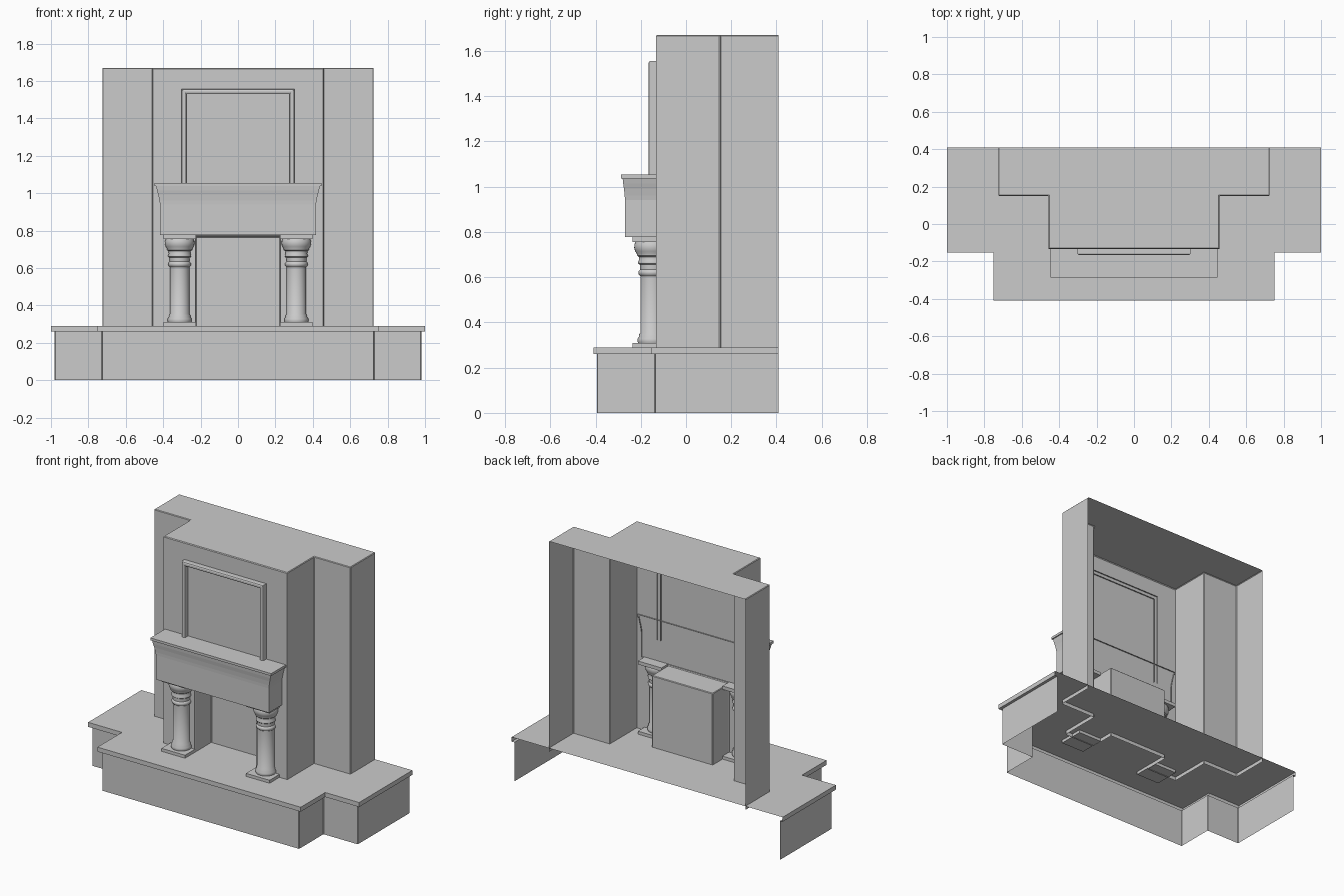
import bpy, bmesh, math

if "Cube" in bpy.data.objects:
    bpy.data.objects.remove(bpy.data.objects["Cube"])


def loft(bm, loops, closed=False, cap_first=False, cap_last=False):
    """Skin a series of equal-length point loops with quads."""
    rows = [[bm.verts.new(p) for p in loop] for loop in loops]
    n = len(rows[0])
    for a, b in zip(rows, rows[1:]):
        for i in range(n if closed else n - 1):
            j = (i + 1) % n
            bm.faces.new((a[i], a[j], b[j], b[i]))
    if cap_first:
        bm.faces.new(rows[0][::-1])
    if cap_last:
        bm.faces.new(rows[-1])


def finish(name, bm, bevel=0, smooth=False):
    bmesh.ops.remove_doubles(bm, verts=bm.verts, dist=0.0005)
    bmesh.ops.recalc_face_normals(bm, faces=bm.faces)
    me = bpy.data.meshes.new(name)
    bm.to_mesh(me)
    bm.free()
    ob = bpy.data.objects.new(name, me)
    bpy.context.collection.objects.link(ob)
    if bevel:
        m = ob.modifiers.new("edge_bevel", "BEVEL")
        m.width = bevel
        m.segments = 1
        m.limit_method = "ANGLE"
    if smooth:
        bpy.ops.object.select_all(action="DESELECT")
        ob.select_set(True)
        bpy.context.view_layer.objects.active = ob
        bpy.ops.object.shade_smooth_by_angle(angle=math.radians(40))
    return ob


def stepped(wide, narrow, y_step, y_front, z, y_back=0.41):
    """Open plan path: back left corner, round the front, to back right."""
    left = [(-wide, y_back), (-wide, y_step), (-narrow, y_step), (-narrow, y_front)]
    right = [(-x, y) for x, y in reversed(left)]
    return [(x, y, z) for x, y in left + right]


def arch(x, z_top, z_bottom, y):
    """Inverted U path in an upright plane."""
    return [(-x, y, z_bottom), (-x, y, z_top), (x, y, z_top), (x, y, z_bottom)]


# Hearth base walls, open at the back and below
BASE = (0.98, 0.727, -0.137, -0.394)
bm = bmesh.new()
loft(bm, [stepped(*BASE, z) for z in (0, 0.26)])
finish("hearth_base", bm, 0.003)

# Overhanging hearth slab
SLAB = (1.0, 0.75, -0.152, -0.41)
bm = bmesh.new()
loft(bm, [stepped(*BASE, 0.26), stepped(*SLAB, 0.26), stepped(*SLAB, 0.29)], cap_last=True)
finish("hearth_slab", bm)

# Chimney breast: side walls and top, then the front wall with the firebox recess
Z0, Z1, YF = 0.265, 1.67, -0.133
bm = bmesh.new()
low, high = (stepped(0.725, 0.457, 0.15, YF, z) for z in (Z0, Z1))
loft(bm, [low[:4], high[:4]])
loft(bm, [low[4:], high[4:]])
bm.faces.new([bm.verts.new(p) for p in high])
loft(bm, [arch(0.457, Z1, Z0, YF), arch(0.225, 0.767, Z0, YF),
          arch(0.225, 0.767, Z0, 0.04)], cap_last=True)
finish("chimney_breast", bm, 0.004)

# Mantel: (half width, front y, z) swept round three sides
YB = -0.125
mantel = [(0.417, -0.27, 0.777), (0.417, -0.27, 0.94), (0.42, -0.271, 0.96),
          (0.426, -0.274, 0.99), (0.433, -0.278, 1.015), (0.438, -0.28, 1.037),
          (0.446, -0.287, 1.037), (0.446, -0.287, 1.053)]
bm = bmesh.new()
loft(bm, [[(-w, YB, z), (-w, y, z), (w, y, z), (w, YB, z)] for w, y, z in mantel],
     cap_first=True, cap_last=True)
finish("mantel", bm)

# Picture frame moulding: (inset, y) section swept round an inverted U
section = [(0, YB), (0, -0.157), (0.003, -0.163), (0.009, -0.166),
           (0.019, -0.166), (0.025, -0.163), (0.027, -0.157), (0.027, YB)]
bm = bmesh.new()
loft(bm, [arch(0.302 - d, 1.556 - d, 0.92, y) for d, y in section])
finish("overmantel_frame", bm)

# Turned columns with square plinth and abacus
turned = [(0.06, 0.305), (0.064, 0.315), (0.064, 0.328), (0.058, 0.338), (0.058, 0.346),
          (0.052, 0.354), (0.052, 0.605), (0.059, 0.612), (0.061, 0.62), (0.059, 0.628),
          (0.053, 0.634), (0.054, 0.655), (0.061, 0.66), (0.062, 0.668), (0.058, 0.675),
          (0.059, 0.69), (0.067, 0.696), (0.068, 0.704), (0.075, 0.715),
          (0.079, 0.73), (0.078, 0.745), (0.072, 0.758)]
CX, CY, N, H = 0.312, -0.15, 32, 0.087
for side, s in (("left", -1), ("right", 1)):
    bm = bmesh.new()
    ring = [(math.cos(2 * math.pi * i / N), math.sin(2 * math.pi * i / N)) for i in range(N)]
    loft(bm, [[(s * CX + r * c, CY + r * q, z) for c, q in ring] for r, z in turned], closed=True)
    finish(side + "_column", bm, smooth=True)
    for part, za, zb in (("plinth", 0.27, 0.31), ("abacus", 0.755, 0.778)):
        bm = bmesh.new()
        loft(bm, [[(s * CX + a * H, CY + b * H, z) for a, b in
                   ((-1, -1), (1, -1), (1, 1), (-1, 1))] for z in (za, zb)],
             closed=True, cap_first=True, cap_last=True)
        finish(side + "_column_" + part, bm)
